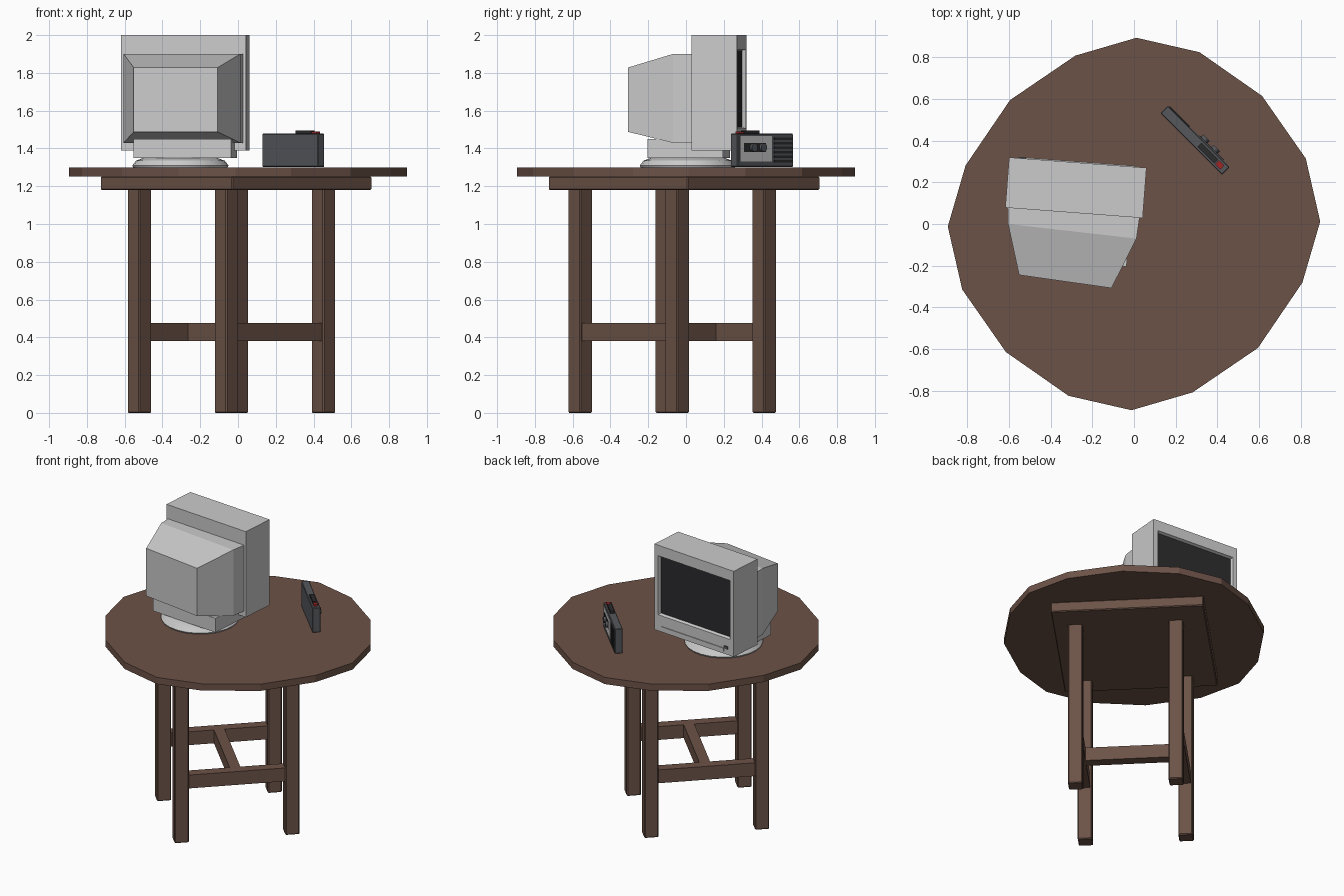
import bpy, bmesh
from math import radians, cos, sin, pi
from mathutils import Matrix, Vector

if "Cube" in bpy.data.objects:
    bpy.data.objects.remove(bpy.data.objects["Cube"])


def material(name, rgb):
    m = bpy.data.materials.new(name)
    m.diffuse_color = (*rgb, 1)
    m.use_nodes = True
    m.node_tree.nodes["Principled BSDF"].inputs["Base Color"].default_value = m.diffuse_color
    return m


WOOD = material("dark wood", (0.15, 0.085, 0.063))
BLACK = material("black", (0.025, 0.025, 0.027))
CHARCOAL = material("charcoal", (0.09, 0.095, 0.105))
SILVER = material("silver", (0.6, 0.6, 0.58))
RED = material("red", (0.35, 0.02, 0.02))
GREY = material("grey plastic", (0.75, 0.74, 0.72))


def finish(name, bm, frame=Matrix(), mats=(), bevel=0):
    bmesh.ops.recalc_face_normals(bm, faces=bm.faces)
    me = bpy.data.meshes.new(name)
    bm.to_mesh(me)
    bm.free()
    ob = bpy.data.objects.new(name, me)
    bpy.context.collection.objects.link(ob)
    ob.matrix_world = frame
    for m in mats:
        me.materials.append(m)
    if bevel:
        mod = ob.modifiers.new("bevel", "BEVEL")
        mod.width, mod.segments = bevel, 1
    return ob


def box_mesh(lo, hi):
    lo, hi = Vector(lo), Vector(hi)
    bm = bmesh.new()
    bmesh.ops.create_cube(bm, size=1)
    for v in bm.verts:
        v.co = (lo + hi) / 2 + Matrix.Diagonal(hi - lo) @ v.co
    return bm


def box(name, lo, hi, frame, mat, bevel=0):
    return finish(name, box_mesh(lo, hi), frame, [mat], bevel)


def loft(name, rings, frame=Matrix(), mats=()):
    bm = bmesh.new()
    loops = [[bm.verts.new(p) for p in r] for r in rings]
    n = len(loops[0])
    for a, b in zip(loops, loops[1:]):
        for i in range(n):
            j = (i + 1) % n
            bm.faces.new((a[i], a[j], b[j], b[i]))
    bm.faces.new(loops[0])
    bm.faces.new(loops[-1])
    return finish(name, bm, frame, mats)


def place(x, y, deg):
    return Matrix.Translation((x, y, 0)) @ Matrix.Rotation(radians(deg), 4, "Z")


# Table: everything is turned 45 degrees
T = place(0, 0, 45)
quarter = [(0.87, 0), (0.806, 0.361), (0.641, 0.624), (0.373, 0.771)]
half = quarter + [(0, 0.842)] + [(-x, y) for x, y in quarter[:0:-1]]
outline = half + [(-x, -y) for x, y in half]
loft("table_top", [[(x, y, z) for x, y in outline] for z in (1.252, 1.30)], T, [WOOD])
box("apron", (-0.537, -0.495, 1.18), (0.509, 0.495, 1.252), T, WOOD, 0.006)

# Legs and H-shaped stretchers
CU, CV, H = -0.076, -0.027, 0.0467
for su, un in ((-1, "left"), (1, "right")):
    for sv, vn in ((-1, "front"), (1, "back")):
        u, v = CU + su * 0.363, CV + sv * 0.326
        box(f"leg_{vn}_{un}", (u - H, v - H, 0), (u + H, v + H, 1.185), T, WOOD, 0.006)
for sv, vn in ((-1, "front"), (1, "back")):
    v = CV + sv * 0.326
    box(f"stretcher_{vn}", (CU - 0.33, v - 0.035, 0.38), (CU + 0.33, v + 0.035, 0.475), T, WOOD)
box("cross_stretcher", (CU - 0.035, CV - 0.3, 0.38), (CU + 0.035, CV + 0.3, 0.475), T, WOOD)

# Monitor housing: front face inset into a bezel, then sunk to the dark screen
M = place(-0.27, 0.295, -4.33)
bm = box_mesh((-0.331, -0.242, 1.39), (0.331, 0, 2.0))
bm.normal_update()
screen = max(bm.faces, key=lambda f: f.calc_center_median().y)
bmesh.ops.inset_region(bm, faces=[screen], thickness=0.045)
for vert in screen.verts:
    vert.co.z = 1.925 if vert.co.z > 1.7 else 1.505
bmesh.ops.inset_region(bm, faces=[screen], thickness=0.01, depth=-0.02)
screen.material_index = 1
finish("monitor_housing", bm, M, [GREY, BLACK])
box("control_flap", (-0.25, -0.01, 1.405), (0.27, 0.005, 1.43), M, GREY)
box("power_button", (-0.285, -0.01, 1.43), (-0.25, 0.006, 1.45), M, CHARCOAL)


# Tapered picture tube cover behind the housing
def tube_ring(x0, y0, x1, y1, lo, hi):
    return [(x0, y0, lo), (x1, y1, lo), (x1, y1, hi), (x0, y0, hi)]


loft("tube_cover", [tube_ring(-0.607, 0.10, 0.03, 0.05, 1.43, 1.90),
                    tube_ring(-0.605, 0.0, 0.012, -0.07, 1.43, 1.90),
                    tube_ring(-0.552, -0.245, -0.108, -0.308, 1.488, 1.828)], mats=[GREY])

# Swivel foot
box("monitor_neck", (-0.26, -0.20, 1.35), (0.26, 0.20, 1.45), place(-0.28, 0.015, -4.33), GREY)
foot = loft("monitor_foot", [[(r * cos(i * pi / 12), r * sin(i * pi / 12), z) for i in range(24)]
                             for r, z in ((0.25, 1.30), (0.255, 1.31), (0.235, 1.335), (0.19, 1.352))],
            place(-0.305, 0.01, 0), [GREY])
bpy.context.view_layer.objects.active = foot
foot.select_set(True)
bpy.ops.object.shade_smooth_by_angle()

# Cassette radio, turned 45 degrees, face towards local +y
R = place(0.293, 0.402, -45)
box("radio_body", (-0.209, -0.026, 1.302), (0.209, 0.026, 1.478), R, CHARCOAL, 0.004)
box("radio_panel", (-0.045, 0.02, 1.33), (0.19, 0.029, 1.465), R, SILVER)
box("cassette_window", (0.0, 0.02, 1.382), (0.165, 0.032, 1.43), R, BLACK)
for i, x in enumerate((0.03, 0.1)):
    bm = bmesh.new()
    bmesh.ops.create_cone(bm, cap_ends=True, segments=12, radius1=0.022, radius2=0.022, depth=0.022,
                          matrix=Matrix.Translation((x, 0.036, 1.405)) @ Matrix.Rotation(pi / 2, 4, "X"))
    finish(f"radio_dial_{i + 1}", bm, R, [CHARCOAL])
for i in range(6):
    z = 1.325 + i * 0.024
    box(f"speaker_slat_{i + 1}", (-0.2, 0.02, z), (-0.065, 0.03, z + 0.013), R, BLACK)
box("radio_key_row", (0.03, -0.013, 1.475), (0.145, 0.013, 1.495), R, BLACK)
box("record_key", (0.15, -0.013, 1.475), (0.185, 0.013, 1.49), R, RED)
